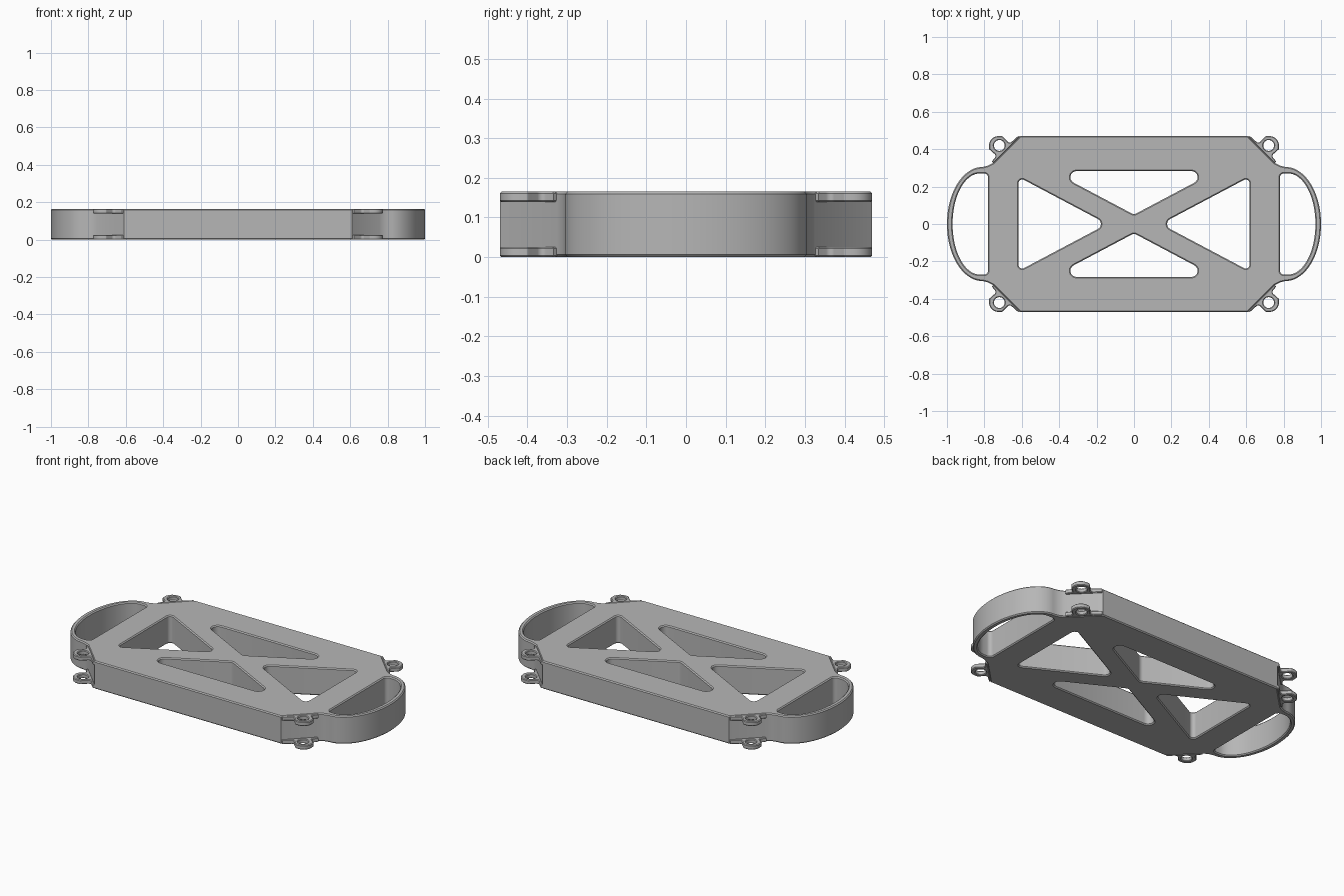
import bpy, bmesh, math
from mathutils import Vector

HEIGHT = 0.165
EDGE = 0.006

if "Cube" in bpy.data.objects:
    bpy.data.objects.remove(bpy.data.objects["Cube"], do_unlink=True)

grey = bpy.data.materials.new("light_grey")
grey.use_nodes = True
colour = (0.47, 0.47, 0.47, 1)
grey.diffuse_color = colour
grey.node_tree.nodes["Principled BSDF"].inputs["Base Color"].default_value = colour


def rounded(corners, steps=7):
    """Closed outline from (x, y, radius) corners."""
    out = []
    for i, (x, y, r) in enumerate(corners):
        p = Vector((x, y))
        if r == 0:
            out.append(p)
            continue
        a = (Vector(corners[i - 1][:2]) - p).normalized()
        b = (Vector(corners[(i + 1) % len(corners)][:2]) - p).normalized()
        half = a.angle(b) / 2
        centre = p + (a + b).normalized() * (r / math.sin(half))
        start = p + a * (r / math.tan(half)) - centre
        end = p + b * (r / math.tan(half)) - centre
        sweep = start.angle_signed(end)  # clockwise positive
        for k in range(steps + 1):
            t = -sweep * k / steps
            out.append(centre + Vector((start.x * math.cos(t) - start.y * math.sin(t),
                                        start.x * math.sin(t) + start.y * math.cos(t))))
    return out


def arc(cx, cy, a, b, first, last, steps):
    angles = [math.radians(first + (last - first) * k / steps) for k in range(steps + 1)]
    return [Vector((cx + a * math.cos(t), cy + b * math.sin(t))) for t in angles]


def mirrored(points, sx, sy):
    return [Vector((p.x * sx, p.y * sy)) for p in points]


def wound(points, ccw):
    area = sum(points[i - 1].cross(p) for i, p in enumerate(points))
    return points if (area > 0) == ccw else points[::-1]


def pushed(points, d):
    """Move an outline to its left, into the material."""
    out = []
    for i, p in enumerate(points):
        a = (p - points[i - 1]).normalized()
        b = (points[(i + 1) % len(points)] - p).normalized()
        na, nb = Vector((-a.y, a.x)), Vector((-b.y, b.x))
        out.append(p + (na + nb) * (d / (1 + na.dot(nb))))
    return out


def plate(name, outline, holes, z0, z1, edge):
    """Solid plate with through holes and chamfered rims."""
    bm = bmesh.new()
    caps = ([], [])
    loops = [wound(outline, True)] + [wound(h, False) for h in holes]
    for loop in loops:
        n = len(loop)
        rings = []
        for d, z in ((edge, z0), (0, z0 + edge), (0, z1 - edge), (edge, z1)):
            rings.append([bm.verts.new((p.x, p.y, z)) for p in pushed(loop, d)])
        for low, high in zip(rings, rings[1:]):
            for i in range(n):
                j = (i + 1) % n
                bm.faces.new((low[i], low[j], high[j], high[i]))
        for cap, ring in zip(caps, (rings[0], rings[-1])):
            cap.extend(bm.edges.get((ring[i - 1], ring[i])) for i in range(n))
    for cap in caps:
        bmesh.ops.triangle_fill(bm, use_beauty=True, edges=cap)
    bmesh.ops.recalc_face_normals(bm, faces=bm.faces)
    mesh = bpy.data.meshes.new(name)
    bm.to_mesh(mesh)
    bm.free()
    mesh.materials.append(grey)
    obj = bpy.data.objects.new(name, mesh)
    bpy.context.collection.objects.link(obj)
    bpy.ops.object.select_all(action="DESELECT")
    obj.select_set(True)
    bpy.context.view_layer.objects.active = obj
    bpy.ops.object.shade_smooth_by_angle(angle=math.radians(30))
    return obj


# Tray outline: chamfered plate running into a curved grip at each end
right_grip = arc(0.81, 0, 0.19, 0.305, -90, 90, 48)
shoulder = [Vector(p) for p in ((0.785, 0.311), (0.755, 0.325), (0.61, 0.47))]
half = mirrored(shoulder, 1, -1)[::-1] + right_grip + shoulder
outline = half + mirrored(half, -1, -1)

# Openings: two grips, two side triangles, two front and back triangles
grip_hole = rounded([(0.78, 0.27, 0.022), (0.78, -0.27, 0.022)] +
                    [(p.x, p.y, 0) for p in arc(0.825, 0, 0.145, 0.27, -90, 90, 40)])
side_hole = rounded([(0.143, 0, 0.03), (0.617, -0.251, 0.02), (0.617, 0.251, 0.02)])
long_hole = rounded([(0, 0.05, 0.03), (0.44, 0.283, 0.033), (-0.44, 0.283, 0.033)])
holes = []
for s in (1, -1):
    holes += [mirrored(grip_hole, s, 1), mirrored(side_hole, s, 1), mirrored(long_hole, 1, s)]
plate("tray_body", outline, holes, 0, HEIGHT, EDGE)

# Corner lugs: a lower and an upper eyelet on each chamfered corner
lug = rounded([(0.61, 0.466, 0), (0.751, 0.325, 0), (0.76, 0.335, 0), (0.735, 0.365, 0.015),
               (0.775, 0.4, 0.008), (0.775, 0.47, 0.05), (0.705, 0.47, 0.008),
               (0.665, 0.43, 0.015), (0.62, 0.47, 0)])
eye = arc(0.72, 0.42, 0.029, 0.029, 0, 345, 23)
for sx, side in ((1, "left"), (-1, "right")):
    for sy, end in ((-1, "front"), (1, "back")):
        for level, z0 in (("lower", 0), ("upper", HEIGHT - 0.026)):
            plate(f"{level}_lug_{end}_{side}", mirrored(lug, sx, sy),
                  [mirrored(eye, sx, sy)], z0, z0 + 0.026, 0.004)
